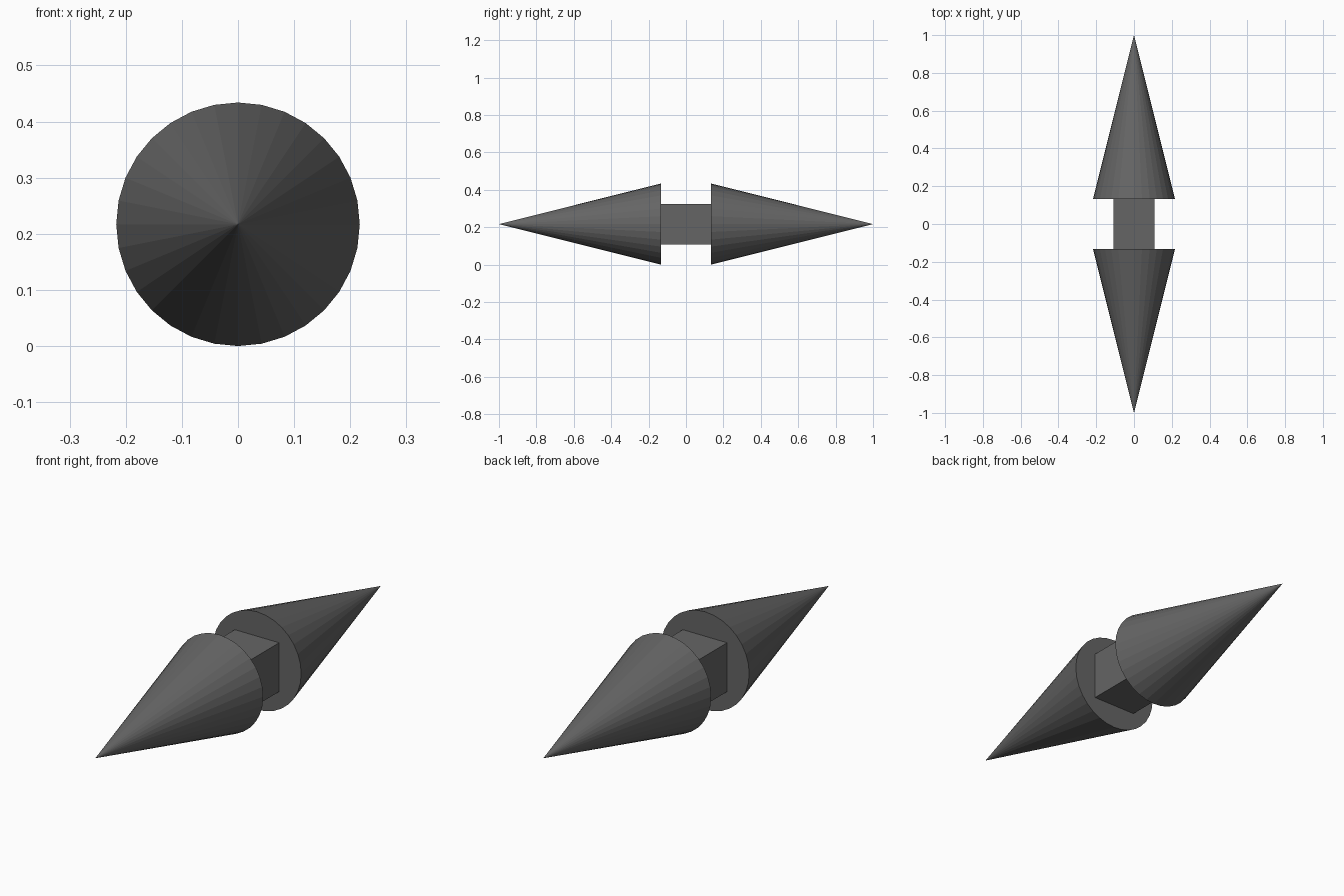
import bpy, math

if "Cube" in bpy.data.objects:
    bpy.data.objects.remove(bpy.data.objects["Cube"])

R = 0.217          # cone radius, also the height of the axis
GAP = 0.133        # half the distance between the cone bases

grey = bpy.data.materials.new("dark grey")
grey.diffuse_color = (0.13, 0.13, 0.13, 1)
grey.use_nodes = True
grey.node_tree.nodes["Principled BSDF"].inputs["Base Color"].default_value = grey.diffuse_color


def finish(name):
    ob = bpy.context.object
    ob.name = name
    ob.data.materials.append(grey)
    return ob


# Two cones pointing outwards along y
for name, side in (("front_cone", -1), ("back_cone", 1)):
    bpy.ops.mesh.primitive_cone_add(
        vertices=32, radius1=R, radius2=0, depth=1 - GAP,
        location=(0, side * (1 + GAP) / 2, R),
        rotation=(-side * math.pi / 2, 0, 0))
    finish(name)

# Square block joining the cone bases
bpy.ops.mesh.primitive_cube_add(size=1, location=(0, 0, R))
block = finish("middle_block")
block.scale = (R, 2 * GAP, R)
